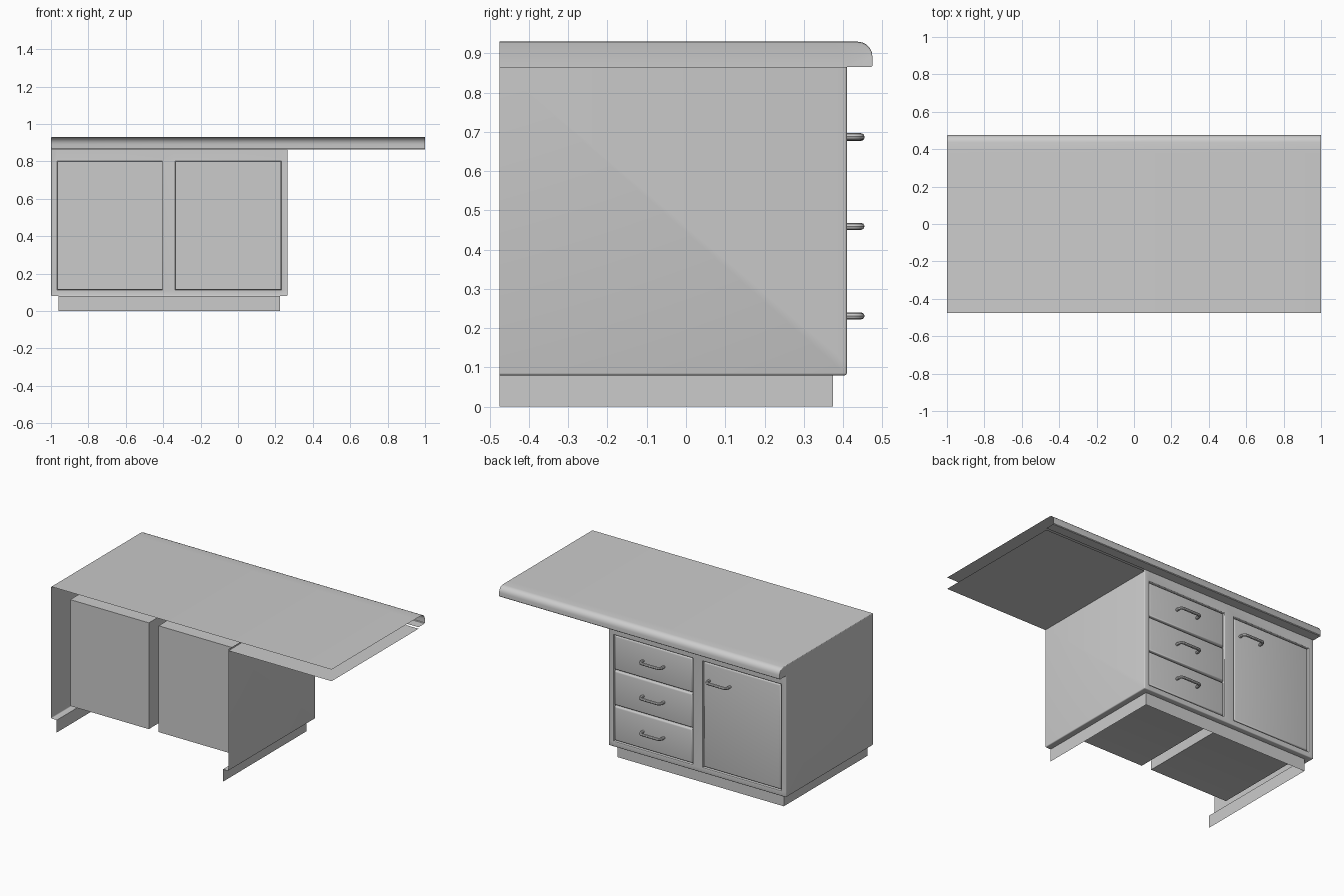
import bpy, bmesh, math

if "Cube" in bpy.data.objects:
    bpy.data.objects.remove(bpy.data.objects["Cube"])

BACK, FACE = -0.475, 0.41
XS = [-1, -0.965, -0.405, -0.335, 0.23, 0.265]
ZS = [0.08, 0.115, 0.80, 0.865]


def finish(name, bm, recalc=True):
    bmesh.ops.remove_doubles(bm, verts=bm.verts, dist=1e-5)
    if recalc:
        bmesh.ops.recalc_face_normals(bm, faces=bm.faces)
    me = bpy.data.meshes.new(name)
    bm.to_mesh(me)
    bm.free()
    ob = bpy.data.objects.new(name, me)
    bpy.context.collection.objects.link(ob)
    smooth(ob)
    return ob


def smooth(ob):
    bpy.ops.object.select_all(action='DESELECT')
    ob.select_set(True)
    bpy.context.view_layer.objects.active = ob
    bpy.ops.object.shade_smooth_by_angle(angle=math.radians(40))


def face(bm, pts):
    return bm.faces.new([bm.verts.new(p) for p in pts])


def bevel(bm, edges, width, seg=3):
    bmesh.ops.bevel(bm, geom=edges, offset=width, segments=seg, profile=0.5,
                    affect='EDGES', clamp_overlap=True)


# Cabinet body: open-backed shell with face frame and two deep boxes
bm = bmesh.new()
for i in range(5):
    for k in range(3):
        x0, x1, z0, z1 = XS[i], XS[i + 1], ZS[k], ZS[k + 1]
        front = [(x0, z0), (x1, z0), (x1, z1), (x0, z1)]
        if k == 1 and i in (1, 3):
            yb = -0.33
            for a, b in zip(front, front[1:] + front[:1]):
                face(bm, [(a[0], FACE, a[1]), (b[0], FACE, b[1]),
                          (b[0], yb, b[1]), (a[0], yb, a[1])])
            face(bm, [(x, yb, z) for x, z in front])
        else:
            face(bm, [(x, FACE, z) for x, z in front])
for x in (XS[0], XS[-1]):
    face(bm, [(x, BACK, ZS[0])] + [(x, FACE, z) for z in ZS] + [(x, BACK, ZS[-1])])
# Ledge under the cabinet, above the plinth
PX0, PX1, PY = -0.96, 0.225, 0.375
face(bm, [(x, FACE, 0.08) for x in XS] + [(PX1, PY, 0.08), (PX0, PY, 0.08)])
for xo, xi in ((XS[0], PX0), (XS[-1], PX1)):
    face(bm, [(xo, BACK, 0.08), (xo, FACE, 0.08), (xi, PY, 0.08), (xi, BACK, 0.08)])
bmesh.ops.remove_doubles(bm, verts=bm.verts, dist=1e-5)
bmesh.ops.recalc_face_normals(bm, faces=bm.faces)


def rim(e):
    if len(e.link_faces) != 2 or e.calc_face_angle(0) < 0.5:
        return False
    a, b = (v.co for v in e.verts)
    on_face = min(a.y, b.y) > 0.40
    side_bottom = max(a.z, b.z) < 0.081 and abs(a.x - b.x) < 1e-4
    return on_face or side_bottom


bevel(bm, [e for e in bm.edges if rim(e)], 0.006)
finish("cabinet_body", bm)

# Recessed plinth
bm = bmesh.new()
path = [(PX0, BACK), (PX0, PY), (PX1, PY), (PX1, BACK)]
for a, b in zip(path, path[1:]):
    face(bm, [(*a, 0), (*b, 0), (*b, 0.08), (*a, 0.08)])
finish("plinth", bm)

# Countertop: rounded lip profile, closed at the left end only
prof = [(BACK, 0.93), (0.38, 0.93)]
for i in range(6):
    t = math.radians(90 - 18 * i)
    prof.append((0.437 + 0.038 * math.cos(t), 0.892 + 0.038 * math.sin(t)))
prof += [(0.475, 0.869), (0.471, 0.865), (FACE, 0.865)]
bm = bmesh.new()
for a, b in zip(prof, prof[1:]):
    face(bm, [(-1, *a), (-1, *b), (1, *b), (1, *a)])
face(bm, [(-1, y, z) for y, z in prof] + [(-1, BACK, 0.865)])
bmesh.ops.remove_doubles(bm, verts=bm.verts, dist=1e-5)
bmesh.ops.recalc_face_normals(bm, faces=bm.faces)
bevel(bm, [e for e in bm.edges if len(e.link_faces) == 2
           and all(v.co.x < -0.999 and v.co.z > 0.868 for v in e.verts)], 0.008)
finish("countertop", bm)

# Underside panel of the overhang
bm = bmesh.new()
face(bm, [(0.265, BACK, 0.855), (0.265, FACE, 0.855), (1, FACE, 0.855), (1, BACK, 0.855)])
finish("overhang_underside", bm, recalc=False)


def front_panel(name, x0, x1, z0, z1):
    g, y0, y1 = 0.004, 0.37, 0.406
    bm = bmesh.new()
    bmesh.ops.create_cube(bm, size=1)
    for v in bm.verts:
        v.co = (x0 + g if v.co.x < 0 else x1 - g, y0 if v.co.y < 0 else y1,
                z0 + g if v.co.z < 0 else z1 - g)
    bevel(bm, [e for e in bm.edges if all(v.co.y > 0.4 for v in e.verts)], 0.01)
    finish(name, bm)


def handle(name, x, z):
    cu = bpy.data.curves.new(name, 'CURVE')
    cu.dimensions = '3D'
    cu.bevel_depth = 0.009
    cu.bevel_resolution = 2
    cu.use_fill_caps = True
    half = [(0.074, 0.395), (0.074, 0.426), (0.071, 0.437), (0.064, 0.444), (0.052, 0.446)]
    pts = [(-px, py) for px, py in half] + half[::-1]
    sp = cu.splines.new('POLY')
    sp.points.add(len(pts) - 1)
    for p, (px, py) in zip(sp.points, pts):
        p.co = (x + px, py, z, 1)
    ob = bpy.data.objects.new(name, cu)
    bpy.context.collection.objects.link(ob)
    bpy.ops.object.select_all(action='DESELECT')
    ob.select_set(True)
    bpy.context.view_layer.objects.active = ob
    bpy.ops.object.convert(target='MESH')
    smooth(bpy.context.view_layer.objects.active)


# Door and three drawers with bar handles
front_panel("door", XS[1], XS[2], ZS[1], ZS[2])
handle("door_handle", -0.525, 0.686)
h = (ZS[2] - ZS[1]) / 3
for i in range(3):
    z = ZS[1] + i * h
    front_panel(f"drawer_{i + 1}", XS[3], XS[4], z, z + h)
    handle(f"drawer_handle_{i + 1}", -0.0525, z + h / 2 + 0.002)
